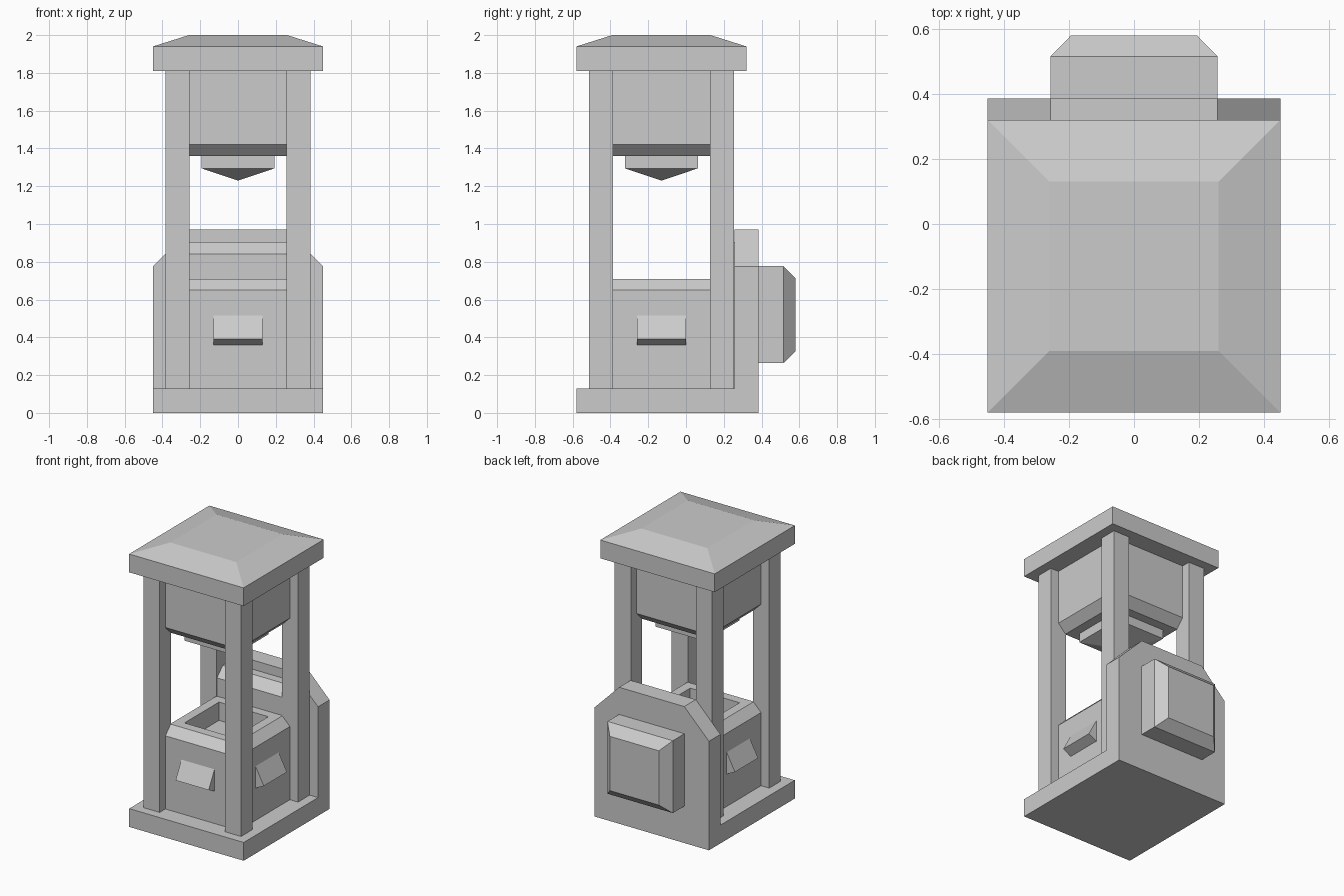
import bpy, bmesh
from math import radians
from mathutils import Matrix, Vector

cube = bpy.data.objects.get("Cube")
if cube:
    bpy.data.objects.remove(cube, do_unlink=True)

stone = bpy.data.materials.new("grey_stone")
stone.use_nodes = True
GREY = (0.6, 0.6, 0.6, 1)
stone.diffuse_color = GREY
stone.node_tree.nodes["Principled BSDF"].inputs["Base Color"].default_value = GREY

MID = -0.13   # tower axis in y


def skin(name, rings, matrix=Matrix()):
    """Join matching point rings with quads and cap both ends."""
    bm = bmesh.new()
    loops = [[bm.verts.new(matrix @ Vector(p)) for p in ring] for ring in rings]
    for a, b in zip(loops, loops[1:]):
        n = len(a)
        for i in range(n):
            j = (i + 1) % n
            bm.faces.new((a[i], a[j], b[j], b[i]))
    bm.faces.new(loops[0])
    bm.faces.new(loops[-1])
    bmesh.ops.remove_doubles(bm, verts=bm.verts, dist=0.0001)
    bmesh.ops.recalc_face_normals(bm, faces=bm.faces)
    mesh = bpy.data.meshes.new(name)
    bm.to_mesh(mesh)
    bm.free()
    mesh.materials.append(stone)
    obj = bpy.data.objects.new(name, mesh)
    bpy.context.collection.objects.link(obj)
    return obj


def stack(name, levels, matrix=Matrix.Translation((0, MID, 0))):
    """Stack rectangular sections given as (half x, half y, z)."""
    corners = ((-1, -1), (1, -1), (1, 1), (-1, 1))
    return skin(name, [[(sx * hx, sy * hy, z) for sx, sy in corners]
                       for hx, hy, z in levels], matrix)


def extrude_x(name, profile, half, matrix=Matrix()):
    """Extrude a (y, z) profile along x."""
    return skin(name, [[(x, y, z) for y, z in profile] for x in (-half, half)], matrix)


# Base slab
stack("base_slab", [(0.45, 0.482, 0), (0.45, 0.482, 0.13)],
      Matrix.Translation((0, -0.097, 0)))

# Corner posts
for side, sx in (("right", -1), ("left", 1)):
    for end, sy in (("front", -1), ("back", 1)):
        place = Matrix.Translation((sx * 0.32, MID + sy * 0.32, 0))
        stack(f"{end}_{side}_post", [(0.064, 0.064, 0.13), (0.064, 0.064, 1.81)], place)

# Hipped roof
stack("roof", [(0.45, 0.45, 1.81), (0.45, 0.45, 1.94), (0.26, 0.26, 2.0)])

# Upper hopper and its pointed nozzle
stack("upper_hopper", [(0.26, 0.26, 1.36), (0.32, 0.32, 1.42), (0.32, 0.32, 1.81)])
stack("nozzle", [(0, 0, 1.23), (0.194, 0.194, 1.295), (0.194, 0.194, 1.36)][1:])
stack("nozzle_tip", [(0.001, 0.001, 1.23), (0.194, 0.194, 1.295)])

# Lower block with a chamfered rim and sunken basin
stack("basin_block", [(0.32, 0.32, 0.13), (0.32, 0.32, 0.65), (0.26, 0.26, 0.71),
                      (0.194, 0.194, 0.71), (0.194, 0.194, 0.58)])

# Sloped wedges on the front and both sides of the lower block
wedge = [(-0.31, 0.515), (-0.32, 0.515), (-0.385, 0.392), (-0.32, 0.36), (-0.31, 0.36)]
for name, angle in (("front", 0), ("left", 90), ("right", -90)):
    turn = Matrix.Translation((0, MID, 0)) @ Matrix.Rotation(radians(angle), 4, "Z")
    extrude_x(f"{name}_wedge", wedge, 0.13, turn)

# Back panel with clipped top corners
outline = [(-0.45, 0), (0.45, 0), (0.45, 0.775), (0.256, 0.97), (-0.256, 0.97), (-0.45, 0.775)]
skin("back_panel", [[(x, y, z) for x, z in outline] for y in (0.256, 0.385)])

# Chamfered filler between the back posts
extrude_x("back_filler", [(0.13, 0.13), (0.13, 0.84), (0.194, 0.905), (0.256, 0.905),
                          (0.256, 0.13)], 0.256)

# Bevelled box on the back
stack("back_box", [(0.257, 0.257, 0.385), (0.257, 0.257, 0.515), (0.193, 0.193, 0.58)],
      Matrix.Translation((0, 0, 0.52)) @ Matrix.Rotation(radians(-90), 4, "X"))
